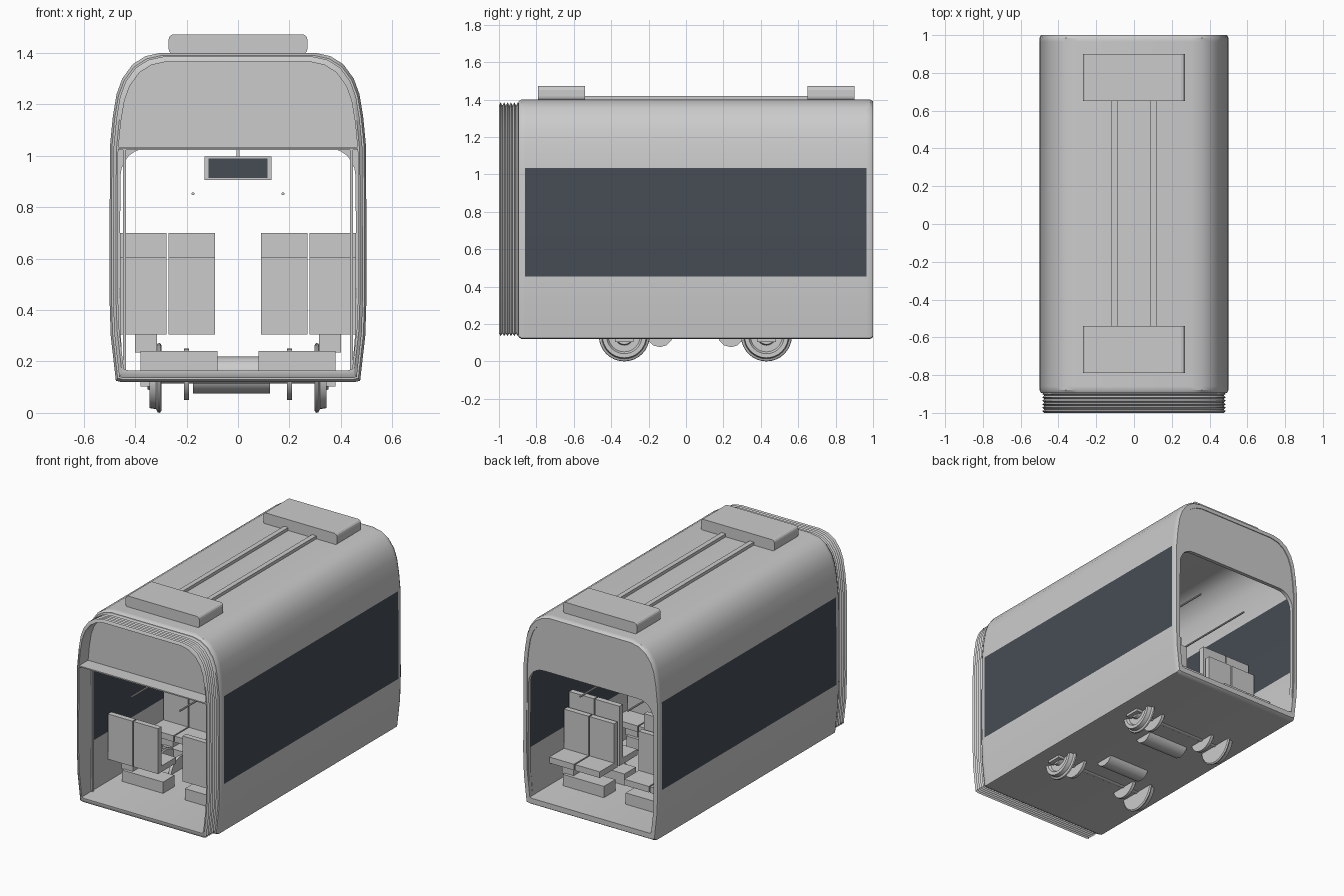
import bpy, bmesh, math
from mathutils import Matrix

cube = bpy.data.objects.get("Cube")
if cube:
    bpy.data.objects.remove(cube, do_unlink=True)


def material(name, rgb):
    m = bpy.data.materials.new(name)
    m.use_nodes = True
    m.diffuse_color = (*rgb, 1)
    m.node_tree.nodes["Principled BSDF"].inputs["Base Color"].default_value = (*rgb, 1)
    return m


GREY = material("light grey", (0.6, 0.6, 0.6))
GLASS = material("dark glass", (0.06, 0.073, 0.088))


def finish(name, bm, mats=(GREY,), smooth=True):
    bmesh.ops.recalc_face_normals(bm, faces=bm.faces)
    me = bpy.data.meshes.new(name)
    bm.to_mesh(me)
    bm.free()
    for m in mats:
        me.materials.append(m)
    ob = bpy.data.objects.new(name, me)
    bpy.context.collection.objects.link(ob)
    if smooth:
        bpy.ops.object.select_all(action='DESELECT')
        ob.select_set(True)
        bpy.context.view_layer.objects.active = ob
        bpy.ops.object.shade_smooth_by_angle(angle=math.radians(35))
    return ob


def box(name, x, y, z, mat=GREY):
    """Box from (min, max) ranges."""
    bm = bmesh.new()
    bmesh.ops.create_cube(bm, size=1)
    for v in bm.verts:
        for i, (a, b) in enumerate((x, y, z)):
            v.co[i] = a if v.co[i] < 0 else b
    return finish(name, bm, (mat,), False)


def lathe_x(name, profile, y, z, mirror=1, seg=32):
    """Solid of revolution about an x-directed axis; profile is (x, radius)."""
    bm = bmesh.new()
    rings = []
    for px, r in profile:
        rings.append([bm.verts.new((px * mirror, y + r * math.cos(a), z + r * math.sin(a)))
                      for a in (2 * math.pi * i / seg for i in range(seg))])
    for a, b in zip(rings, rings[1:]):
        for i in range(seg):
            j = (i + 1) % seg
            bm.faces.new((a[i], a[j], b[j], b[i]))
    bm.faces.new(rings[0])
    bm.faces.new(rings[-1])
    return finish(name, bm)


def rod(name, x, y0, y1, z, r):
    bm = bmesh.new()
    bmesh.ops.create_cone(bm, cap_ends=True, segments=10, radius1=r, radius2=r, depth=y1 - y0,
                          matrix=Matrix.Translation((x, (y0 + y1) / 2, z)) @ Matrix.Rotation(math.pi / 2, 4, 'X'))
    return finish(name, bm)


# Half cross-sections, from bottom centre to top centre
OUTER = [(0, .12), (.455, .12), (.475, .125), (.495, .3), (.5, .455), (.498, 1.035), (.487, 1.15),
         (.472, 1.24), (.45, 1.3), (.41, 1.355), (.36, 1.387), (.3, 1.4), (0, 1.4)]
OPENING = [(0, .165), (.44, .165), (.45, .175), (.455, .3), (.46, .455), (.457, .92), (.453, .95),
           (.442, .975), (.425, 1.0), (.4, 1.017), (.375, 1.027), (.34, 1.03), (0, 1.03)]


def fit(half, sx, z0, z1):
    return [(x * sx, z0 + (z - .12) * (z1 - z0) / 1.28) for x, z in half]


def full(half):
    return half + [(-x, z) for x, z in half[-2:0:-1]]


INNER = fit(OUTER, .935, .165, 1.365)


def loft(name, sections, window=None):
    """Closed tube through (y, half section) rings, last joined to first."""
    bm = bmesh.new()
    rings = [[bm.verts.new((x, y, z)) for x, z in full(h)] for y, h in sections]
    n = len(rings[0])
    for k, a in enumerate(rings):
        b = rings[(k + 1) % len(rings)]
        ys = (a[0].co.y + b[0].co.y) / 2
        long_span = abs(a[0].co.y - b[0].co.y) > 1
        for i in range(n):
            j = (i + 1) % n
            f = bm.faces.new((a[i], a[j], b[j], b[i]))
            if window and long_span and i in window:
                f.material_index = 1
    return finish(name, bm, (GREY, GLASS) if window else (GREY,))


# Body shell; the tall wall strip on either side is glazed
half_n = len(OUTER)
strip = (4, 2 * (half_n - 1) - 5)
lip = fit(OUTER, .985, .13, 1.39)
loft("body_shell", [(-.895, lip), (-.88, OUTER), (-.86, OUTER), (.965, OUTER), (.985, OUTER), (1, lip),
                    (1, INNER), (.965, INNER), (-.86, INNER), (-.895, INNER)], strip)

# Back end frame with arched opening
loft("back_end_frame", [(.995, lip), (.995, OPENING), (.97, OPENING), (.97, INNER)])

# Pleated gangway at the front
pleats = [(-1 + i * .11 / 12, fit(OUTER, .972 if i % 2 else .95, .135 if i % 2 else .15,
                                 1.385 if i % 2 else 1.368)) for i in range(13)]
loft("gangway_bellows", pleats + [(-.89, INNER), (-1, INNER)])

# Front header panel and the shelf beneath it
bm = bmesh.new()
top = [p for p in full(INNER) if p[1] > 1.0]
face = bm.faces.new([bm.verts.new((x, -.905, z)) for x, z in top])
ext = bmesh.ops.extrude_face_region(bm, geom=[face])
bmesh.ops.translate(bm, vec=(0, .02, 0), verts=[v for v in ext["geom"] if isinstance(v, bmesh.types.BMVert)])
finish("front_header", bm, smooth=False)
box("front_header_shelf", (-.47, .47), (-1, -.9), (1.026, 1.034))

# Roof boxes and the conduits between them
for name, y0, y1 in (("front", -.79, -.54), ("rear", .65, .9)):
    unit = box(name + "_roof_unit", (-.27, .27), (y0, y1), (1.395, 1.472))
    bm = bmesh.new()
    bm.from_mesh(unit.data)
    edges = [e for e in bm.edges if abs(e.verts[0].co.y - e.verts[1].co.y) > .1]
    bmesh.ops.bevel(bm, geom=edges, offset=.02, segments=3, profile=.5, affect='EDGES')
    bm.to_mesh(unit.data)
    bm.free()
for x in (-.103, .103):
    box("roof_conduit", (x - .016, x + .016), (-.54, .65), (1.39, 1.42))

# Wheelsets with brake discs, axle boxes and motors
WHEEL = [(.298, .05), (.298, .128), (.304, .136), (.312, .134), (.318, .122), (.345, .117),
         (.345, .095), (.33, .085), (.33, .05), (.352, .045)]
DISC = [(.19, .1), (.21, .1)]
for y in (-.33, .43):
    lathe_x("axle", [(-.3, .022), (.3, .022)], y, .136, seg=16)
    for s in (-1, 1):
        lathe_x("wheel", WHEEL, y, .136, s)
        lathe_x("brake_disc", DISC, y, .15, s)
        box("axle_box", sorted((s * .34, s * .38)), (y - .05, y + .05), (.103, .2))
for y in (-.14, .24):
    lathe_x("traction_motor", [(-.175, .072), (.125, .072)], y, .148, seg=12)

# Paired seats: (backrest y, facing direction, top height)
ROWS = [(-.69, 1, .605), (-.11, -1, .7), (-.06, 1, .7), (.55, -1, .7), (.605, 1, .605)]
for y, d, h in ROWS:
    for s in (-1, 1):
        for x0, x1 in ((.09, .27), (.278, .458)):
            xs = sorted((s * x0, s * x1))
            box("seat_back", xs, (y - .018, y + .018), (.305, h))
            box("seat_cushion", xs, sorted((y, y + d * .17)), (.305, .345))
        box("seat_post", sorted((s * .315, s * .4)), sorted((y + d * .04, y + d * .12)), (.235, .31))
        box("seat_plinth", sorted((s * .08, s * .38)), sorted((y + d * .02, y + d * .14)), (.16, .24))

# Grab rails and poles
for s in (-1, 1):
    rod("grab_rail", s * .175, -.86, .86, .852, .006)
    box("door_pole", sorted((s * .436, s * .447)), (-.9, -.885), (.16, 1.03))

# Hanging information screen
box("screen_hanger", (-.006, .006), (-.006, .006), (.99, 1.37))
box("screen_case", (-.13, .13), (-.02, .02), (.905, .997))
for y in (-.022, .022):
    box("screen_face", (-.115, .115), (y - .002, y + .002), (.913, .989), GLASS)
